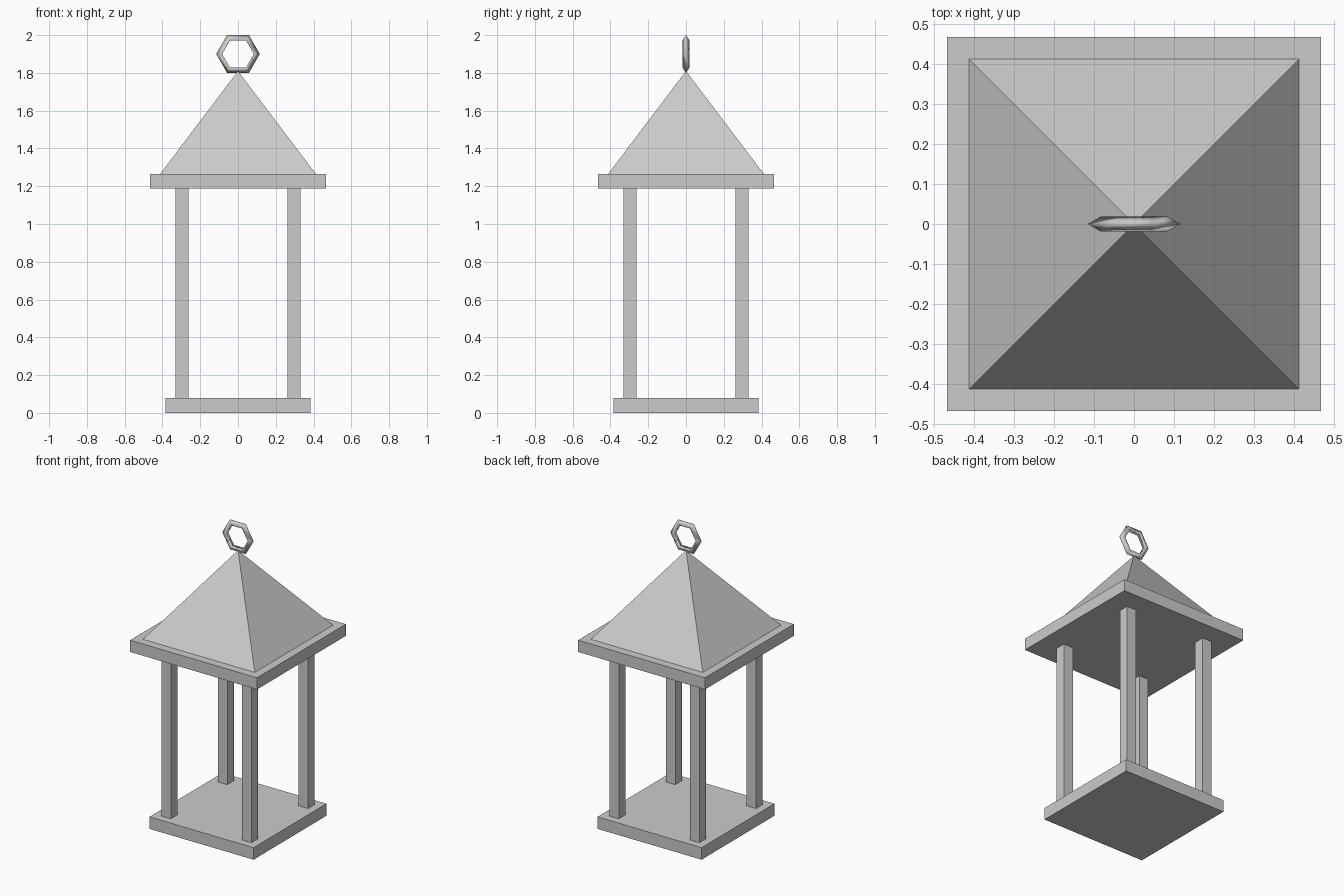
import bpy
import math

default = bpy.data.objects.get("Cube")
if default:
    bpy.data.objects.remove(default, do_unlink=True)

# One plain grey for the whole lantern
grey = bpy.data.materials.new("light_grey")
grey.use_nodes = True
colour = (0.6, 0.6, 0.6, 1)
grey.diffuse_color = colour
grey.node_tree.nodes["Principled BSDF"].inputs["Base Color"].default_value = colour


def finish(name):
    obj = bpy.context.object
    obj.name = name
    obj.data.materials.append(grey)
    return obj


def box(name, half, bottom, top, x=0, y=0):
    bpy.ops.mesh.primitive_cube_add(size=2, location=(x, y, (bottom + top) / 2))
    obj = finish(name)
    obj.scale = (half, half, (top - bottom) / 2)
    bpy.ops.object.transform_apply(location=False, rotation=False, scale=True)
    return obj


BASE_TOP, EAVE_BOTTOM, EAVE_TOP, APEX = 0.08, 1.187, 1.265, 1.81

# Base slab and eave slab
box("base", 0.383, 0, BASE_TOP)
box("eave", 0.467, EAVE_BOTTOM, EAVE_TOP)

# Four corner posts
for front_back, y in (("front", -0.297), ("back", 0.297)):
    for side, x in (("right", -0.297), ("left", 0.297)):
        box(f"{front_back}_{side}_post", 0.035, BASE_TOP, EAVE_BOTTOM, x, y)

# Pyramid roof, turned so its sides face the axes
bpy.ops.mesh.primitive_cone_add(
    vertices=4, radius1=0.412 * math.sqrt(2), radius2=0, depth=APEX - EAVE_TOP,
    location=(0, 0, (APEX + EAVE_TOP) / 2), rotation=(0, 0, math.radians(45)))
finish("roof")

# Upright six-sided hanging ring with a triangular section
bpy.ops.mesh.primitive_torus_add(
    major_segments=6, minor_segments=3, major_radius=0.0945, minor_radius=0.021,
    location=(0, 0, 1.9), rotation=(math.radians(90), 0, 0))
finish("hanging_ring")
bpy.ops.object.shade_smooth()
